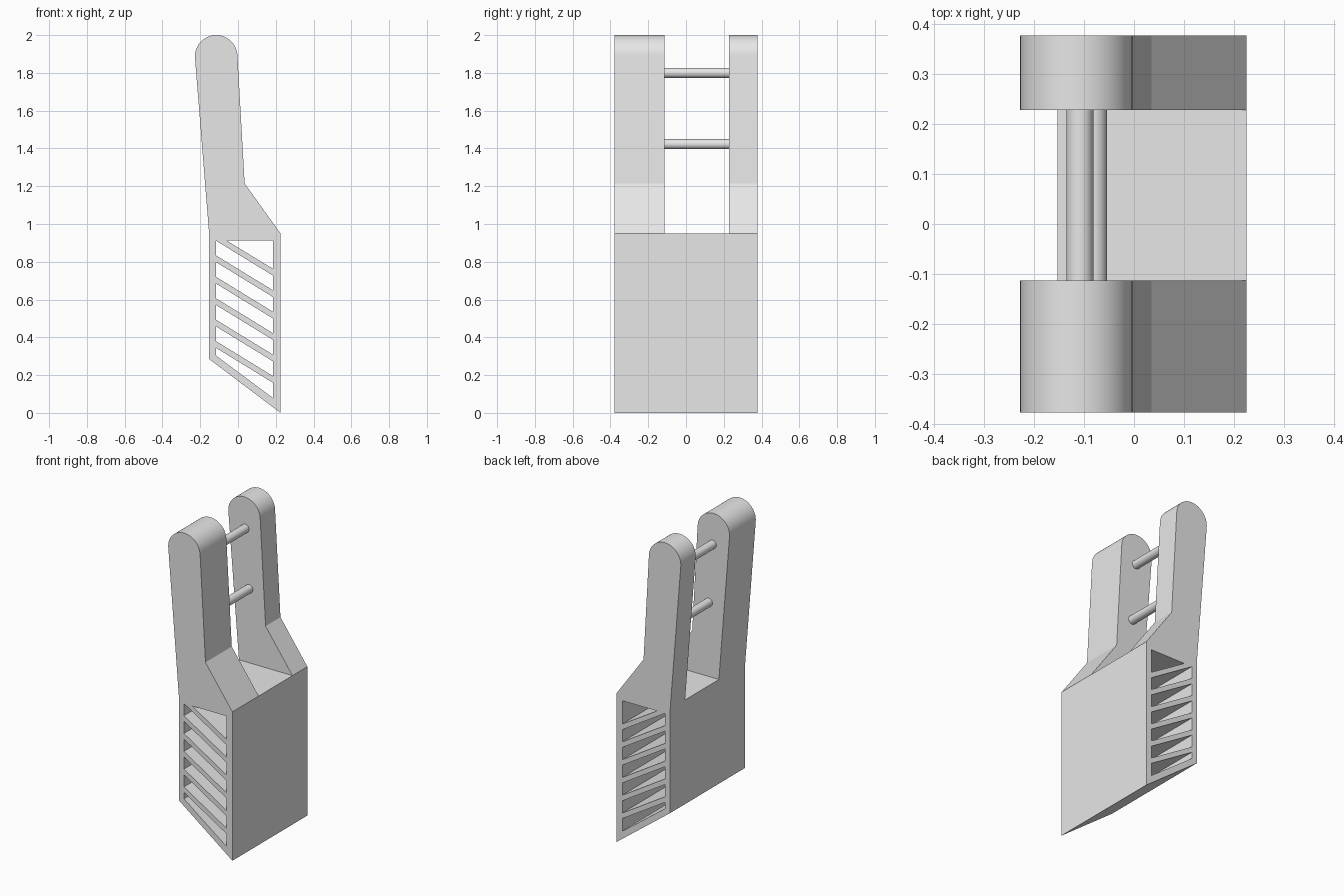
import bpy, bmesh, math
from mathutils import Vector

cube = bpy.data.objects.get("Cube")
if cube:
    bpy.data.objects.remove(cube, do_unlink=True)

grey = bpy.data.materials.new("light_grey")
grey.use_nodes = True
colour = (0.8, 0.8, 0.8, 1)
grey.diffuse_color = colour
grey.node_tree.nodes["Principled BSDF"].inputs["Base Color"].default_value = colour

FRONT, BACK = -0.378, 0.378
GAP_FRONT, GAP_BACK = -0.113, 0.228
SHOULDER = 0.95


def extruded(name, loops, y0, y1):
    """Fill x-z loops (outline first, then holes) and extrude along y."""
    bm = bmesh.new()
    edges = []
    for loop in loops:
        verts = [bm.verts.new((x, y0, z)) for x, z in loop]
        edges += [bm.edges.new((v, verts[i - 1])) for i, v in enumerate(verts)]
    bmesh.ops.triangle_fill(bm, edges=edges, use_beauty=True, normal=Vector((0, -1, 0)))
    out = bmesh.ops.extrude_face_region(bm, geom=bm.faces[:], use_keep_orig=True)
    moved = [g for g in out["geom"] if isinstance(g, bmesh.types.BMVert)]
    bmesh.ops.translate(bm, verts=moved, vec=(0, y1 - y0, 0))
    bmesh.ops.recalc_face_normals(bm, faces=bm.faces[:])
    mesh = bpy.data.meshes.new(name)
    bm.to_mesh(mesh)
    bm.free()
    mesh.materials.append(grey)
    obj = bpy.data.objects.new(name, mesh)
    bpy.context.collection.objects.link(obj)
    return obj


def smooth(obj):
    bpy.ops.object.select_all(action="DESELECT")
    obj.select_set(True)
    bpy.context.view_layer.objects.active = obj
    bpy.ops.object.shade_smooth_by_angle(angle=math.radians(25))


# Side outline: slanted base, shoulder and leaning arm with a round top
outline = [(-0.153, 0.285), (0.225, 0), (0.225, SHOULDER), (0.035, 1.215)]
steps = 32
for i in range(steps + 1):
    a = math.radians(3 + 181.5 * i / steps)
    outline.append((-0.1155 + 0.1125 * math.cos(a), 1.8875 + 0.1125 * math.sin(a)))
outline.append((-0.153, SHOULDER))

# Slanted vent slots through the lower body
L, R, TOP, DROP, SLOT, PITCH = -0.117, 0.185, 0.912, 0.185, 0.078, 0.1135
slots = [[(-0.06, TOP), (R, TOP), (R, 0.763)]]
for k in range(5):
    z = TOP - PITCH * k
    slots.append([(L, z), (R, z - DROP), (R, z - DROP - SLOT), (L, z - SLOT)])
z = TOP - PITCH * 5
slots.append([(L, z), (R, z - DROP), (R, 0.079), (L, 0.304)])

body = extruded("vented_body", [outline] + slots, FRONT, BACK)

# Gap between the two arms
gap = extruded("gap_cutter", [[(-1, SHOULDER), (1, SHOULDER), (1, 3), (-1, 3)]],
               GAP_FRONT, GAP_BACK)
gap.hide_render = True
cut = body.modifiers.new("gap", "BOOLEAN")
cut.operation = "DIFFERENCE"
cut.solver = "EXACT"
cut.object = gap
bpy.context.view_layer.objects.active = body
body.select_set(True)
bpy.ops.object.modifier_apply(modifier=cut.name)
bpy.data.objects.remove(gap, do_unlink=True)
smooth(body)

# Cross rods joining the arms
for name, x, z in (("upper_rod", -0.1085, 1.8), ("lower_rod", -0.081, 1.423)):
    bpy.ops.mesh.primitive_cylinder_add(
        vertices=32, radius=0.027, depth=GAP_BACK - GAP_FRONT + 0.01,
        location=(x, (GAP_FRONT + GAP_BACK) / 2, z), rotation=(math.pi / 2, 0, 0))
    rod = bpy.context.object
    rod.name = name
    rod.data.materials.append(grey)
    smooth(rod)
